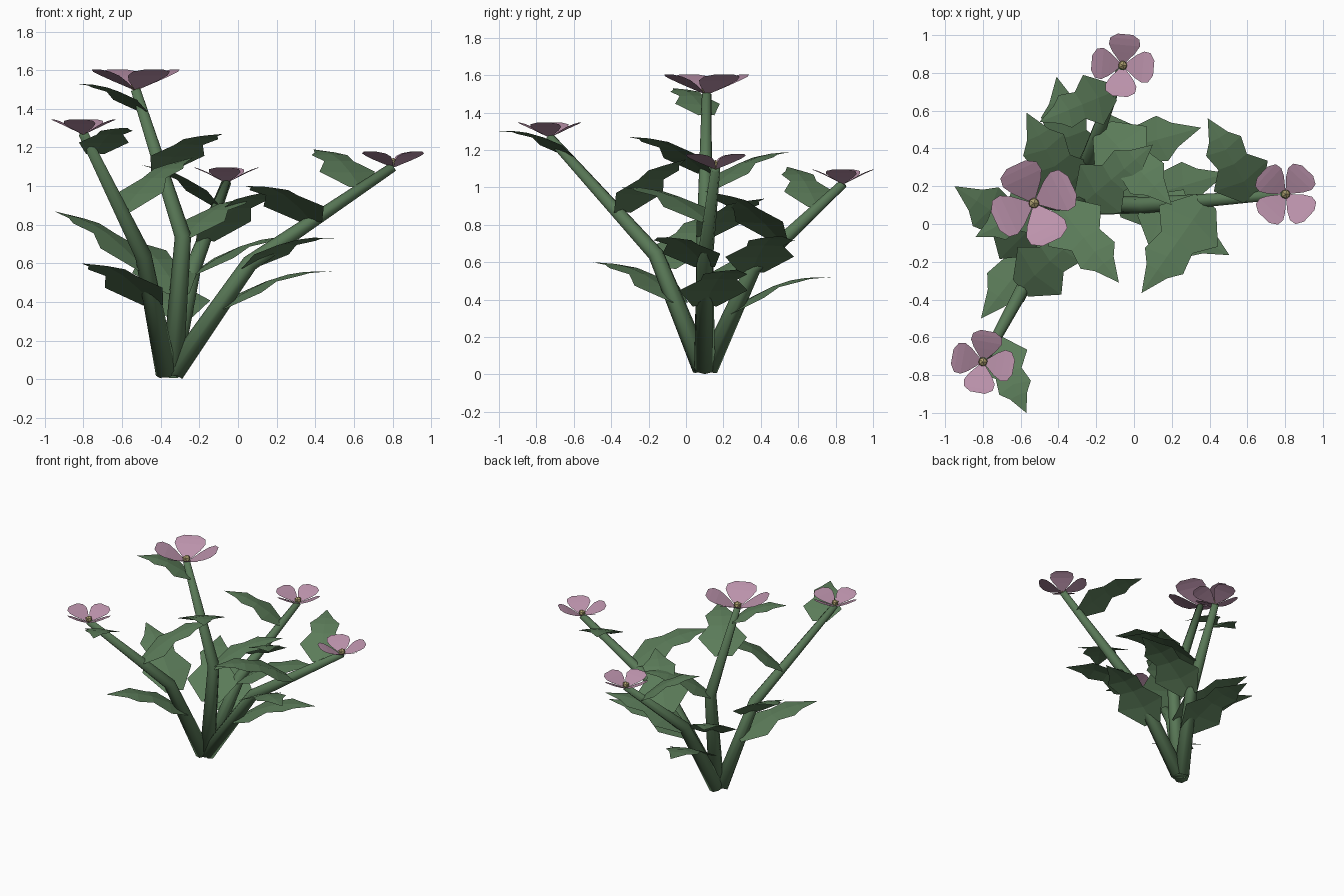
import bpy, bmesh, math
from mathutils import Vector, Matrix

cube = bpy.data.objects.get("Cube")
if cube:
    bpy.data.objects.remove(cube, do_unlink=True)


def material(name, rgb):
    mat = bpy.data.materials.new(name)
    mat.use_nodes = True
    mat.diffuse_color = (*rgb, 1)
    mat.node_tree.nodes["Principled BSDF"].inputs["Base Color"].default_value = (*rgb, 1)
    return mat


STEM = material("stem green", (0.10, 0.19, 0.095))
LEAF = material("leaf green", (0.105, 0.20, 0.10))
PETAL = material("petal pink", (0.50, 0.29, 0.41))
CENTRE = material("centre yellow", (0.42, 0.35, 0.16))


def finish(name, bm, mat, smooth=False):
    mesh = bpy.data.meshes.new(name)
    bm.to_mesh(mesh)
    bm.free()
    mesh.materials.append(mat)
    for p in mesh.polygons:
        p.use_smooth = smooth
    obj = bpy.data.objects.new(name, mesh)
    bpy.context.collection.objects.link(obj)
    return obj


# Tapered, bent stem: rings of eight points along a path
def stem(name, path, radii, sides=8):
    bm = bmesh.new()
    pts = [Vector(p) for p in path]
    rings = []
    for i, (p, r) in enumerate(zip(pts, radii)):
        along = (pts[min(i + 1, len(pts) - 1)] - pts[max(i - 1, 0)]).normalized()
        u = along.cross(Vector((0, 1, 0))).normalized()
        v = along.cross(u)
        angles = [math.tau * k / sides for k in range(sides)]
        rings.append([bm.verts.new(p + r * (math.cos(a) * u + math.sin(a) * v)) for a in angles])
    for a, b in zip(rings, rings[1:]):
        for k in range(sides):
            n = (k + 1) % sides
            bm.faces.new((a[k], a[n], b[n], b[k]))
    bm.faces.new(rings[0][::-1])
    bm.faces.new(rings[-1])
    bmesh.ops.recalc_face_normals(bm, faces=bm.faces)
    finish(name, bm, STEM, True)


# Toothed leaf: (midrib position, edge position, half width), relative to length
LEAF_ROWS = [(0, 0, 0.12), (0.2, 0.27, 0.34), (0.42, 0.45, 0.18),
             (0.6, 0.65, 0.22), (0.75, 0.76, 0.12)]


def leaf(name, base, tip):
    bm = bmesh.new()
    base, tip = Vector(base), Vector(tip)
    chord = tip - base
    flat = Vector((chord.x, chord.y, 0))
    side = Vector((-chord.y, chord.x, 0)).normalized()
    size = min(flat.length, 0.56)

    def arch(t):
        return base + flat * t + Vector((0, 0, chord.z * t + 0.11 * size * math.sin(math.pi * t)))

    rows = []
    for mid, edge, w in LEAF_ROWS:
        drop = Vector((0, 0, -0.1 * w * size))
        rows.append([bm.verts.new(arch(edge) + side * w * size + drop),
                     bm.verts.new(arch(mid)),
                     bm.verts.new(arch(edge) - side * w * size + drop)])
    for a, b in zip(rows, rows[1:]):
        bm.faces.new((a[0], a[1], b[1], b[0]))
        bm.faces.new((a[1], a[2], b[2], b[1]))
    end = bm.verts.new(tip)
    a = rows[-1]
    bm.faces.new((a[0], a[1], end))
    bm.faces.new((a[1], a[2], end))
    bmesh.ops.recalc_face_normals(bm, faces=bm.faces)
    if sum(f.normal.z for f in bm.faces) < 0:
        bmesh.ops.reverse_faces(bm, faces=bm.faces)
    finish(name, bm, LEAF)


# Cupped flower: four broad petals, as (reach, half width, rise) rows, around a small ball
PETAL_ROWS = [(0.05, 0.05, 0), (0.42, 0.37, 0.2), (0.65, 0.5, 0.32), (0.86, 0.47, 0.41), (1, 0.24, 0.46)]


def flower(name, centre, radius, turn):
    bm = bmesh.new()
    for k in range(4):
        spin = Matrix.Rotation(math.radians(turn) + k * math.tau / 4, 3, 'Z')
        rows = []
        for x, w, z in PETAL_ROWS:
            rows.append([bm.verts.new(Vector(centre) + spin @ Vector((x, s * w, z)) * radius)
                         for s in (-1, 1)])
        for a, b in zip(rows, rows[1:]):
            bm.faces.new((a[0], b[0], b[1], a[1]))
    finish(name + "_petals", bm, PETAL)
    ball = bmesh.new()
    bmesh.ops.create_icosphere(ball, subdivisions=1, radius=0.08 * radius + 0.013,
                               matrix=Matrix.Translation(Vector(centre) + Vector((0, 0, 0.02))))
    finish(name + "_centre", ball, CENTRE)


# Each stalk: path, flower radius and turn, leaves as (base, tip)
STALKS = {
    "tall": ([(-0.34, 0.1, 0.02), (-0.285, 0.1, 0.74), (-0.53, 0.11, 1.5)], 0.225, 25, [
        ((-0.31, 0.1, 0.45), (-0.57, 0.59, 0.72)),
        ((-0.28, 0.1, 0.74), (0.1, 0.42, 0.94)),
        ((-0.4, 0.1, 1.08), (-0.08, -0.31, 1.27)),
        ((-0.49, 0.11, 1.39), (-0.84, -0.07, 1.53))]),
    "front": ([(-0.37, 0.09, 0.03), (-0.49, -0.16, 0.64), (-0.8, -0.73, 1.27)], 0.165, 80, [
        ((-0.44, -0.03, 0.39), (-0.81, -0.5, 0.6)),
        ((-0.48, -0.11, 0.57), (-0.95, 0.2, 0.87)),
        ((-0.6, -0.34, 0.87), (-0.23, 0.0, 1.15)),
        ((-0.74, -0.62, 1.17), (-0.57, -1.0, 1.3))]),
    "left": ([(-0.335, 0.1, 0.034), (0.06, 0.1, 0.6), (0.803, 0.158, 1.1)], 0.17, 47, [
        ((-0.09, 0.1, 0.37), (0.49, 0.27, 0.56)),
        ((0.05, 0.1, 0.58), (0.505, -0.165, 0.73)),
        ((0.38, 0.12, 0.82), (0.04, -0.365, 1.0)),
        ((0.63, 0.14, 1.0), (0.39, 0.56, 1.19))]),
    "back": ([(-0.35, 0.115, 0.03), (-0.235, 0.36, 0.57), (-0.06, 0.84, 1.02)], 0.165, 85, [
        ((-0.3, 0.23, 0.33), (-0.41, 0.78, 0.52)),
        ((-0.23, 0.35, 0.55), (0.355, 0.51, 0.74)),
        ((-0.17, 0.5, 0.72), (0.2, 0.1, 0.98)),
        ((-0.11, 0.7, 0.9), (-0.5, 0.54, 1.11))]),
}

for name, (path, radius, turn, leaves) in STALKS.items():
    stem(name + "_stem", path, (0.056, 0.043, 0.025))
    flower(name + "_flower", path[-1], radius, turn)
    for i, (base, tip) in enumerate(leaves):
        leaf(f"{name}_leaf_{i + 1}", base, tip)
